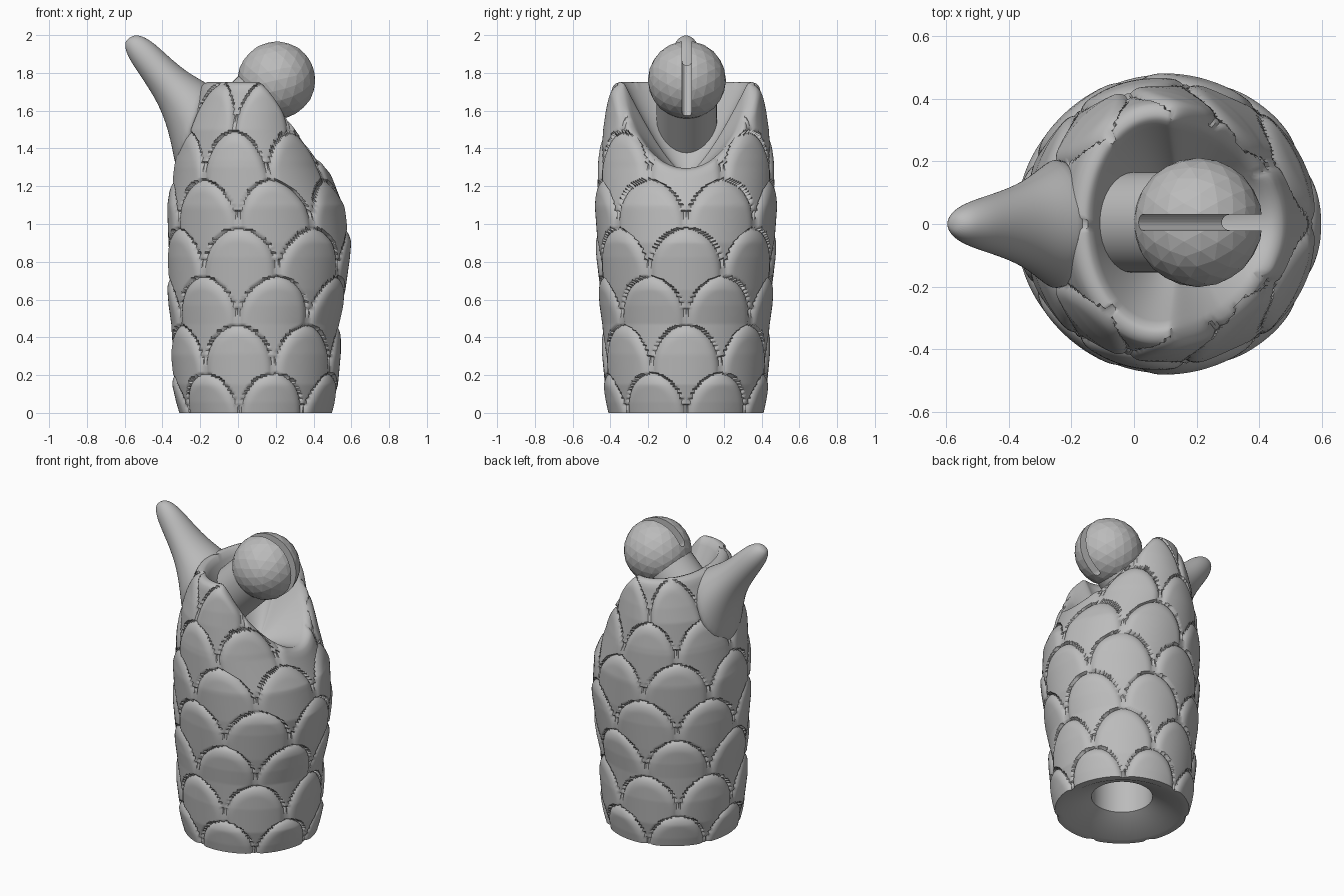
import bpy, bmesh, math
from mathutils import Vector, Matrix

cube = bpy.data.objects.get("Cube")
if cube:
    bpy.data.objects.remove(cube, do_unlink=True)

stone = bpy.data.materials.new("plain_grey")
stone.use_nodes = True
stone.diffuse_color = (0.5, 0.5, 0.5, 1)
stone.node_tree.nodes["Principled BSDF"].inputs["Base Color"].default_value = (0.5, 0.5, 0.5, 1)


def make(name, bm, smooth=None):
    bmesh.ops.recalc_face_normals(bm, faces=bm.faces)
    mesh = bpy.data.meshes.new(name)
    bm.to_mesh(mesh)
    bm.free()
    ob = bpy.data.objects.new(name, mesh)
    bpy.context.collection.objects.link(ob)
    mesh.materials.append(stone)
    if smooth:
        bpy.ops.object.select_all(action='DESELECT')
        ob.select_set(True)
        bpy.context.view_layer.objects.active = ob
        bpy.ops.object.shade_smooth_by_angle(angle=math.radians(smooth))
    return ob


def loft(rings):
    """Skin a list of closed rings of points and cap both ends."""
    bm = bmesh.new()
    loops = [[bm.verts.new(p) for p in ring] for ring in rings]
    n = len(loops[0])
    for a, b in zip(loops, loops[1:]):
        for i in range(n):
            j = (i + 1) % n
            bm.faces.new((a[i], a[j], b[j], b[i]))
    bm.faces.new(loops[0])
    bm.faces.new(loops[-1])
    return bm


def clamp(v):
    return min(1, max(0, v))


def round_corner(v):
    """Quarter-circle rise from 0 to 1."""
    return math.sqrt(1 - (1 - clamp(v)) ** 2)


# --- Scaly body: outline as height, left x, right x, half depth ---
OUTLINE = [(0, -.31, .50, .41), (.15, -.345, .535, .435), (.3, -.355, .54, .44),
           (.47, -.355, .54, .445), (.65, -.37, .575, .46), (.9, -.375, .595, .475),
           (1.1, -.37, .565, .478), (1.3, -.34, .475, .465), (1.5, -.30, .41, .44),
           (1.75, -.20, .35, .39)]
SCALES, ROW, COLS, ROWS = 7, 0.256, 224, 190
BULGE = 0.04


def outline(z):
    for a, b in zip(OUTLINE, OUTLINE[1:]):
        if z <= b[0]:
            t = clamp((z - a[0]) / (b[0] - a[0]))
            return [p + (q - p) * t for p, q in zip(a[1:], b[1:])]


def rim_height(t):
    return 1.745 - .455 * clamp((math.cos(t) - .15) / .85) ** 1.6


def scale_bulge(t, z):
    """Rounded-top scales; each lower row lies over the next one up."""
    for k in range(9):
        q = (z - .21 - ROW * (k - 1)) / ROW
        if q >= 1:
            continue
        u = t * SCALES / math.tau + (0 if k % 2 else .5)
        p = abs(u - round(u)) * 2
        edge = (1 - math.hypot(p, max(0, q))) * .21
        if edge > 0:
            return BULGE * round_corner(edge / .06) * (.62 + .38 * clamp(q + .6))
    return 0


def body_point(t, z, inset):
    left, right, depth = outline(z)
    return Vector(((left + right) / 2 + ((right - left) / 2 - inset) * math.cos(t),
                   (depth - inset) * math.sin(t), z))


angles = [math.tau * i / COLS for i in range(COLS)]
rings = []
# Hollow base: blind tube, then a shallow cone out to the lower edge
for r, z in ((.185, .6), (.185, .09)):
    rings.append([Vector((.095 + r * math.cos(t), r * math.sin(t), z)) for t in angles])
rings.append([body_point(t, 0, .045) for t in angles])
# Outer wall
for k in range(ROWS + 1):
    ring = []
    for t in angles:
        z = rim_height(t) * k / ROWS
        round_off = .02 * (1 - round_corner((rim_height(t) - z) / .05))
        ring.append(body_point(t, z, BULGE - scale_bulge(t, z) + round_off - .004))
    rings.append(ring)
# Rounded lip and the bowl inside the mouth
lip = [body_point(t, rim_height(t), .06) for t in angles]
rings.append([a.lerp(b, .5) + Vector((0, 0, .006)) for a, b in zip(rings[-1], lip)])
rings.append(lip)
STEPS = 16
for k in range(1, STEPS):
    s = k / STEPS
    drop = .5 * s + .5 * math.sin(s * math.pi / 2)
    rings.append([Vector((p.x + (.15 - p.x) * s, p.y * (1 - s),
                          p.z + (1.25 - p.z) * drop)) for p in lip])
make("scaly_body", loft(rings), 50)

# --- Horn: low x, low z, high x, high z, half width of each ring ---
HORN = [(-.32, 1.20, -.13, 1.725, .225), (-.345, 1.40, -.17, 1.75, .205),
        (-.395, 1.58, -.27, 1.805, .145), (-.46, 1.70, -.36, 1.88, .11),
        (-.535, 1.81, -.44, 1.955, .085), (-.58, 1.88, -.49, 1.987, .066),
        (-.60, 1.935, -.525, 2.0, .045), (-.596, 1.972, -.56, 1.997, .02)]
rings = []
for lx, lz, hx, hz, w in HORN:
    low, high = Vector((lx, 0, lz)), Vector((hx, 0, hz))
    mid, half = (low + high) / 2, (high - low) / 2
    rings.append([mid + half * math.cos(a) + Vector((0, w * math.sin(a), 0))
                  for a in (math.tau * i / 24 for i in range(24))])
horn = make("horn", loft(rings), 60)
sub = horn.modifiers.new("soften", 'SUBSURF')
sub.levels = sub.render_levels = 2

# --- Eye, looking up and to the side along its own z axis ---
frame = Matrix.Translation((.205, .005, 1.762)) @ Matrix.Rotation(math.radians(45), 4, 'Y')
bm = bmesh.new()
bmesh.ops.create_icosphere(bm, subdivisions=3, radius=.207, matrix=frame)
eyeball = make("eyeball", bm)

# Round-bottomed slot for the pupil
profile = [(-.025, .3)] + [(-.025 * math.cos(a), -.055 - .025 * math.sin(a))
                           for a in (math.pi * i / 8 for i in range(9))] + [(.025, .3)]
cutter = make("pupil_cutter", loft([[frame @ Vector((x, y, z)) for y, z in profile]
                                    for x in (-.3, .3)]))
cutter.hide_render = True
cutter.hide_viewport = True
cut = eyeball.modifiers.new("pupil_slot", 'BOOLEAN')
cut.operation = 'DIFFERENCE'
cut.solver = 'EXACT'
cut.object = cutter

# Stalk from the back of the eye into the bowl
bm = bmesh.new()
bmesh.ops.create_cone(bm, cap_ends=True, segments=32, radius1=.16, radius2=.16, depth=.30,
                      matrix=frame @ Matrix.Translation((0, 0, -.26)))
make("eye_stalk", bm, 40)
